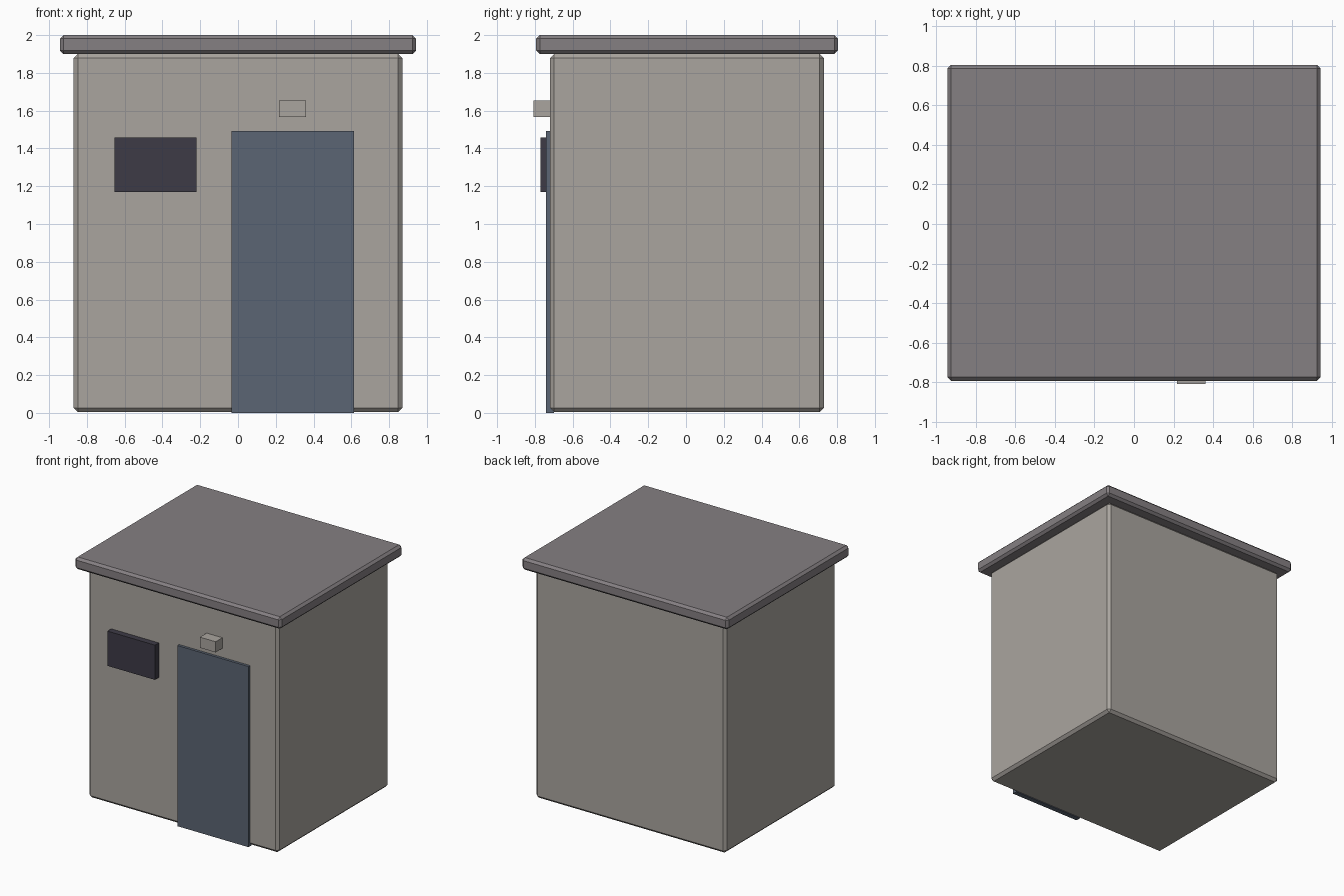
import bpy
import bmesh

if "Cube" in bpy.data.objects:
    bpy.data.objects.remove(bpy.data.objects["Cube"])


def material(name, rgb):
    m = bpy.data.materials.new(name)
    m.diffuse_color = (*rgb, 1)
    m.use_nodes = True
    m.node_tree.nodes["Principled BSDF"].inputs["Base Color"].default_value = m.diffuse_color
    return m


wall = material("warm grey wall", (0.40, 0.375, 0.345))
roof = material("dark grey roof", (0.235, 0.215, 0.225))
blue = material("slate blue door", (0.105, 0.13, 0.172))
glass = material("dark window", (0.047, 0.043, 0.061))


def box(name, lo, hi, mat, chamfer=0):
    """Box between two corners, with optional single-segment chamfer."""
    bm = bmesh.new()
    bmesh.ops.create_cube(bm, size=1)
    for v in bm.verts:
        v.co = [(a + b) / 2 + c * (b - a) for a, b, c in zip(lo, hi, v.co)]
    mesh = bpy.data.meshes.new(name)
    bm.to_mesh(mesh)
    bm.free()
    mesh.materials.append(mat)
    ob = bpy.data.objects.new(name, mesh)
    bpy.context.collection.objects.link(ob)
    if chamfer:
        mod = ob.modifiers.new("chamfer", 'BEVEL')
        mod.width = chamfer
        mod.segments = 1
        mod.limit_method = 'NONE'
    return ob


# Main hut and overhanging roof slab
box("hut_body", (-0.87, -0.72, 0.005), (0.87, 0.73, 1.9), wall, 0.022)
box("roof_slab", (-0.943, -0.793, 1.9), (0.943, 0.805, 2.0), roof, 0.019)

# Front fittings, set slightly into the wall
box("door", (-0.035, -0.742, 0), (0.615, -0.70, 1.493), blue)
box("window", (-0.655, -0.77, 1.17), (-0.22, -0.70, 1.457), glass)
box("door_lamp", (0.217, -0.808, 1.567), (0.361, -0.70, 1.655), wall)
